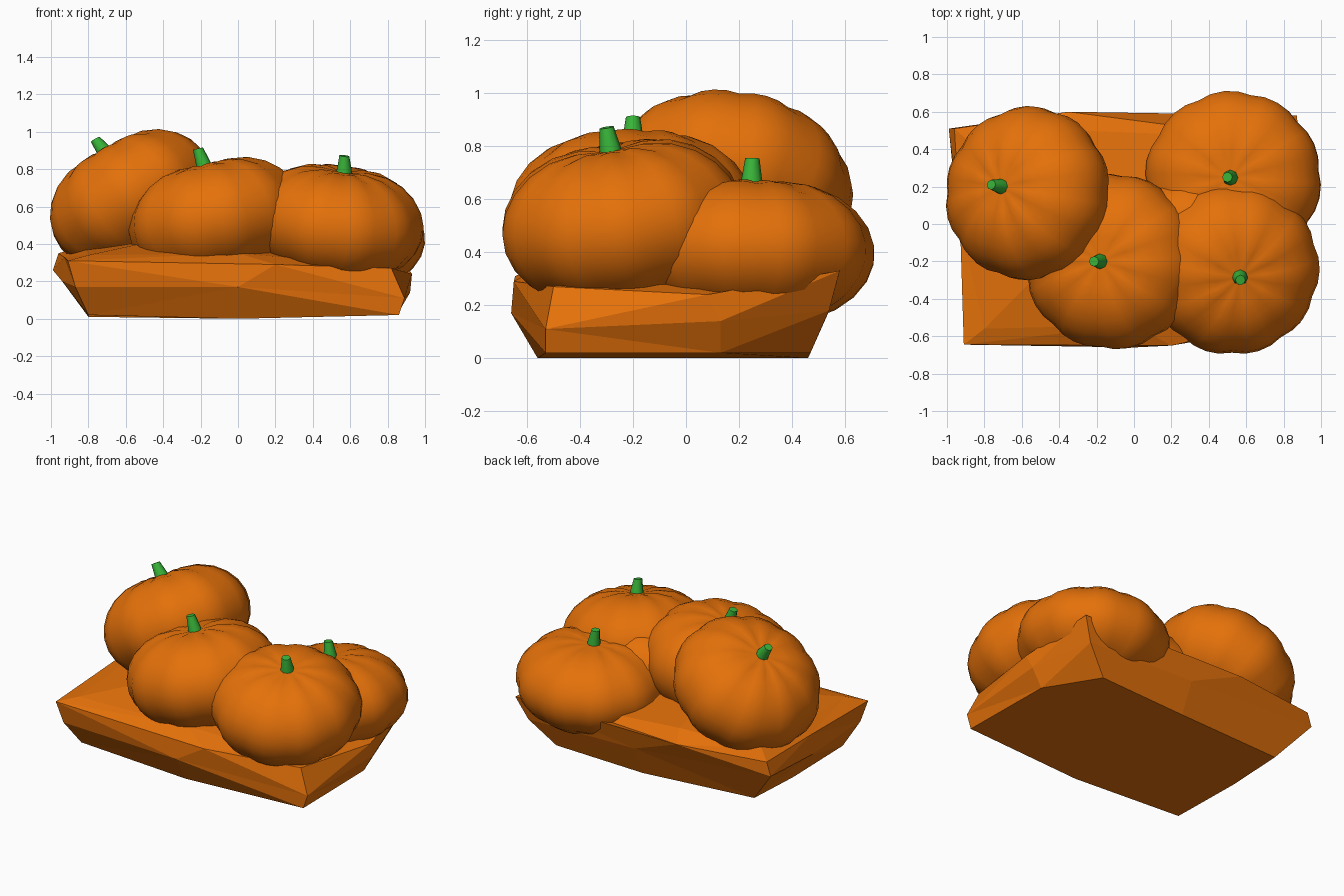
import bpy, bmesh, math
from mathutils import Vector

if "Cube" in bpy.data.objects:
    bpy.data.objects.remove(bpy.data.objects["Cube"])


def material(name, color):
    m = bpy.data.materials.new(name)
    m.diffuse_color = (*color, 1)
    m.use_nodes = True
    m.node_tree.nodes["Principled BSDF"].inputs["Base Color"].default_value = m.diffuse_color
    return m


ORANGE = material("pumpkin orange", (0.78, 0.165, 0.003))
GREEN = material("stem green", (0.04, 0.45, 0.04))


def loft(name, rings, mat, smooth, bottom_pole=None, top_pole=None):
    """Skin closed rings of points; close the ends with a pole point or a flat cap."""
    bm = bmesh.new()
    loops = [[bm.verts.new(p) for p in ring] for ring in rings]
    n = len(loops[0])
    for a, b in zip(loops, loops[1:]):
        for i in range(n):
            j = (i + 1) % n
            bm.faces.new((a[i], a[j], b[j], b[i]))
    for loop, pole in ((loops[0], bottom_pole), (loops[-1], top_pole)):
        if pole is None:
            bm.faces.new(loop)
        else:
            v = bm.verts.new(pole)
            for i in range(n):
                bm.faces.new((loop[i], loop[(i + 1) % n], v))
    bmesh.ops.recalc_face_normals(bm, faces=bm.faces)
    if not smooth:
        bmesh.ops.triangulate(bm, faces=[f for f in bm.faces if len(f.verts) == 4])
    for f in bm.faces:
        f.smooth = smooth
    me = bpy.data.meshes.new(name)
    bm.to_mesh(me)
    bm.free()
    me.materials.append(mat)
    ob = bpy.data.objects.new(name, me)
    bpy.context.collection.objects.link(ob)
    return ob


RIBS, SUB, LEVELS = 10, 4, 13


def pumpkin(name, centre, radius, height, axis, spin=0.0, stem_len=0.10):
    """Ribbed squashed globe with dimpled poles and a tapered stem along its axis."""
    rot = Vector((0, 0, 1)).rotation_difference(Vector(axis).normalized())
    c = Vector(centre)
    place = lambda p: c + rot @ Vector(p)
    rings = []
    for k in range(1, LEVELS):
        phi = -math.pi / 2 + math.pi * k / LEVELS
        s = math.sin(phi)
        ring = []
        for i in range(RIBS * SUB):
            t = 2 * math.pi * i / (RIBS * SUB)
            lobe = abs(math.sin(RIBS * t / 2)) ** 0.7
            r = radius * math.cos(phi) ** 0.88 * (0.97 + 0.03 * lobe)
            z = height * s * (1 - 0.08 * abs(s) ** 14) * (0.97 + 0.03 * lobe)
            ring.append(place((r * math.cos(t + spin), r * math.sin(t + spin), z)))
        rings.append(ring)
    loft(name, rings, ORANGE, True,
         place((0, 0, -0.88 * height)), place((0, 0, 0.88 * height)))

    # stem: flared foot, narrow neck, slight lean
    stem = []
    for z, r, lean in ((-0.03, 0.046, 0), (0.02, 0.039, 0), (stem_len, 0.027, -0.01)):
        stem.append([place((r * math.cos(a) + lean, r * math.sin(a), 0.88 * height + z))
                     for a in (2 * math.pi * i / 8 for i in range(8))])
    ob = loft(name + "_stem", stem, GREEN, True)
    for o in bpy.context.selected_objects:
        o.select_set(False)
    bpy.context.view_layer.objects.active = ob
    ob.select_set(True)
    bpy.ops.object.shade_smooth_by_angle(angle=math.radians(55))


# four pumpkins, piled and leaning
pumpkin("back_left_pumpkin", (-0.57, 0.165, 0.64), 0.468, 0.325, (-0.49, 0.12, 0.86), 0, 0.09)
pumpkin("middle_pumpkin", (-0.12, -0.2, 0.54), 0.475, 0.32, (-0.22, 0.0, 0.97), 0.2, 0.10)
pumpkin("back_right_pumpkin", (0.53, 0.24, 0.405), 0.475, 0.285, (-0.06, 0.03, 1), 0.1)
pumpkin("front_right_pumpkin", (0.53, -0.24, 0.515), 0.465, 0.31, (0.13, -0.16, 0.95), 0.3, 0.09)

# smooth swelling that joins the three right-hand pumpkins
fill = [[(0.33 + 0.34 * math.cos(p) * math.cos(a), 0.01 + 0.24 * math.cos(p) * math.sin(a),
          0.46 + 0.25 * math.sin(p)) for a in (math.tau * i / 20 for i in range(20))]
        for p in (math.pi * (k / 8 - 0.5) for k in range(1, 8))]
loft("joining_swelling", fill, ORANGE, True, (0.33, 0.01, 0.21), (0.33, 0.01, 0.71))

# faceted mound: rings run front left, front, front right, right, back right, back, back left, left
base_rings = [
    [(-.80, -.53, .02), (0, -.56, .0), (.86, -.53, .02), (.85, .13, .02),
     (.64, .47, .02), (0, .46, .0), (-.79, .40, .02), (-.80, 0, .01)],
    [(-.87, -.62, .17), (0, -.66, .17), (.89, -.53, .11), (.92, .13, .14),
     (.80, .54, .18), (0, .55, .20), (-.99, .51, .26), (-.94, 0, .2)],
    [(-.91, -.645, .31), (.2, -.65, .29), (.82, -.50, .27), (.93, .08, .24),
     (.87, .58, .33), (-.35, .60, .34), (-.96, .51, .35), (-.93, 0, .33)],
    [(-.80, -.56, .34), (0, -.54, .35), (.7, -.45, .29), (.8, 0, .28),
     (.72, .46, .30), (-.3, .50, .40), (-.86, .42, .38), (-.82, 0, .37)],
]
loft("mound_base", base_rings, ORANGE, False, None, (-0.25, 0.0, 0.46))
